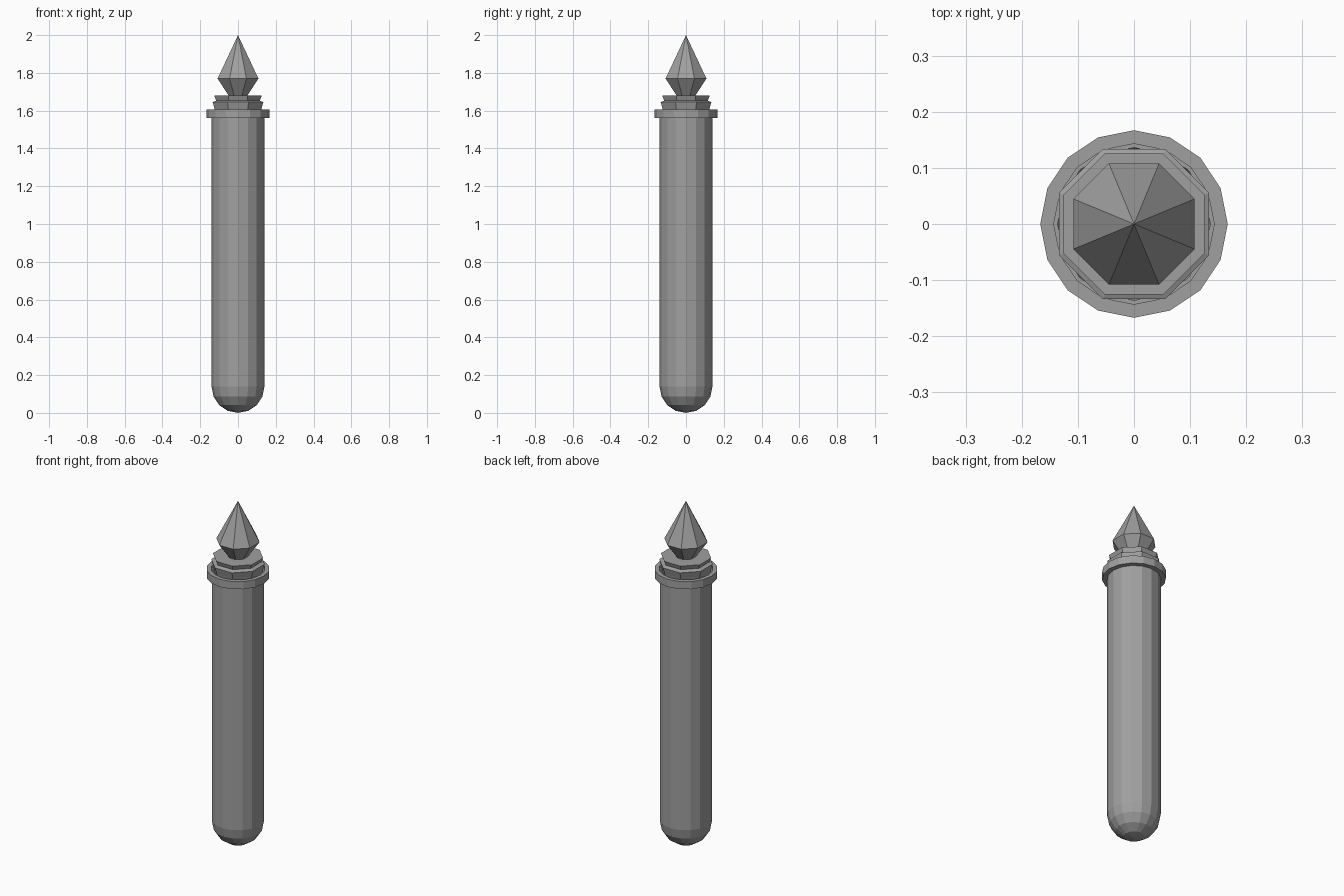
import bpy, bmesh
from math import cos, sin, pi, radians

cube = bpy.data.objects.get("Cube")
if cube:
    bpy.data.objects.remove(cube, do_unlink=True)

grey = bpy.data.materials.new("stone_grey")
grey.use_nodes = True
colour = (0.35, 0.35, 0.35, 1)
grey.diffuse_color = colour
grey.node_tree.nodes["Principled BSDF"].inputs["Base Color"].default_value = colour


def lathe(name, profile, sides, turn=0.0):
    """Revolve a (radius, height) profile into a flat faceted solid."""
    bm = bmesh.new()
    rings = []
    for r, z in profile:
        if r == 0:
            rings.append([bm.verts.new((0, 0, z))] * sides)
        else:
            angles = [turn + 2 * pi * i / sides for i in range(sides)]
            rings.append([bm.verts.new((r * cos(a), r * sin(a), z)) for a in angles])
    for low, high in zip(rings, rings[1:]):
        for i in range(sides):
            j = (i + 1) % sides
            corners = dict.fromkeys((low[i], low[j], high[j], high[i]))
            bm.faces.new(list(corners))
    bmesh.ops.recalc_face_normals(bm, faces=bm.faces)
    mesh = bpy.data.meshes.new(name)
    bm.to_mesh(mesh)
    bm.free()
    mesh.materials.append(grey)
    obj = bpy.data.objects.new(name, mesh)
    bpy.context.collection.objects.link(obj)
    return obj


def dome(radius, centre):
    """Quarter arc from the lowest point up to the equator."""
    steps = [radians(22.5 * i) for i in range(5)]
    return [(radius * sin(a) if a else 0, centre - radius * cos(a)) for a in steps]


# Hollow tube with a round bottom and a projecting collar at its mouth
outside = dome(0.14, 0.14)
inside = dome(0.136, 0.14)
collar = [(0.14, 1.56), (0.167, 1.56), (0.167, 1.605), (0.143, 1.605), (0.143, 1.56)]
lathe("tube", outside + collar + [(0.136, 1.56)] + inside[::-1], 16)

# Eight sided stopper: a tapered plug with a thinner cap above it
eighth = pi / 8
lathe("stopper_plug", [(0, 1.56), (0.125, 1.56), (0.134, 1.607), (0.145, 1.645),
                       (0.12, 1.655), (0, 1.655)], 8, eighth)
lathe("stopper_cap", [(0, 1.65), (0.126, 1.655), (0.136, 1.68), (0, 1.68)], 8, eighth)

# Pointed finial
lathe("finial", [(0, 1.675), (0.05, 1.675), (0.117, 1.77), (0, 2.0)], 8, eighth)
